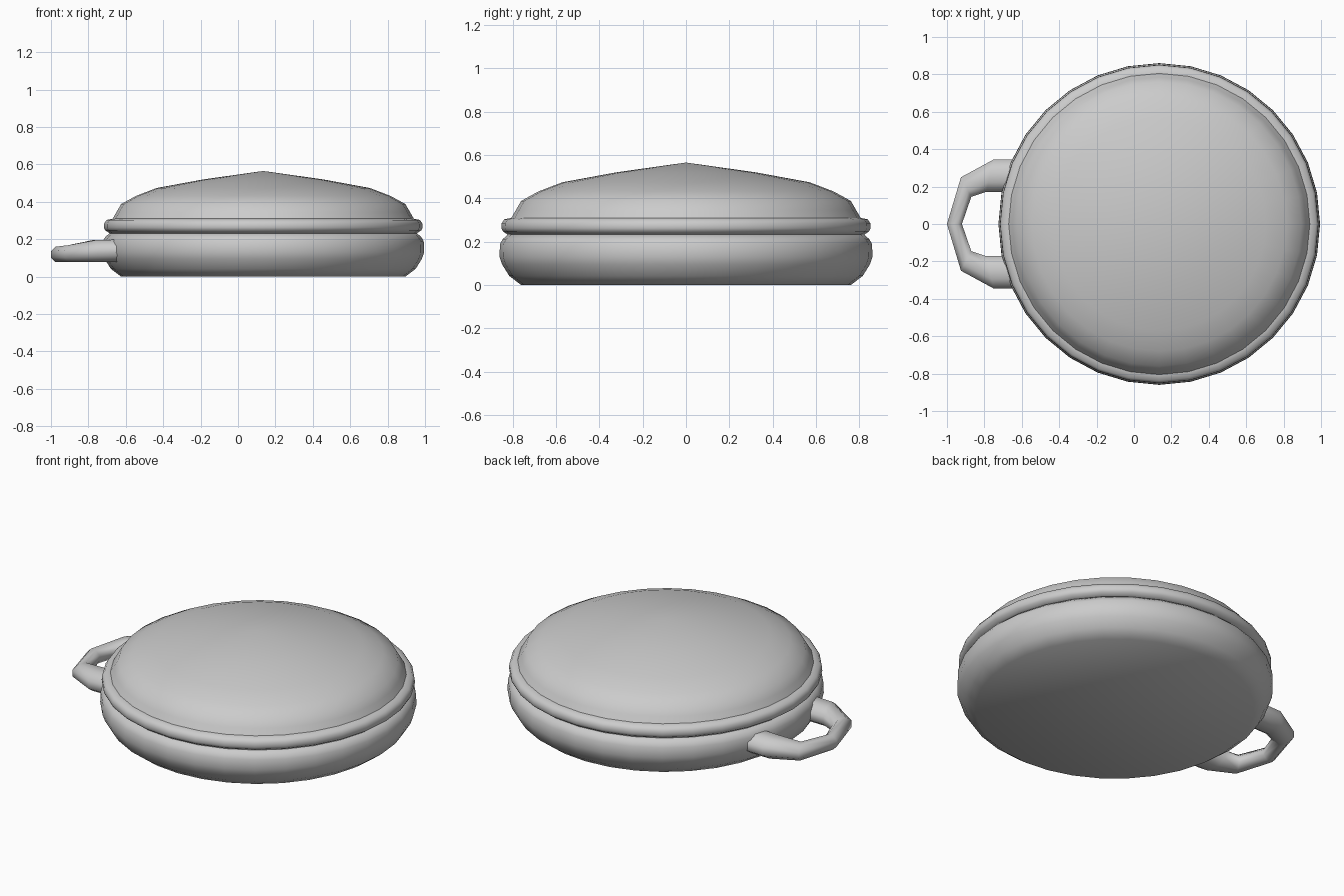
import bpy, bmesh, math
from mathutils import Vector

if "Cube" in bpy.data.objects:
    bpy.data.objects.remove(bpy.data.objects["Cube"])

CX, SIDES = 0.135, 32


def finish(name, bm, angle=50):
    bmesh.ops.recalc_face_normals(bm, faces=bm.faces)
    me = bpy.data.meshes.new(name)
    bm.to_mesh(me)
    bm.free()
    ob = bpy.data.objects.new(name, me)
    bpy.context.collection.objects.link(ob)
    bpy.ops.object.select_all(action='DESELECT')
    ob.select_set(True)
    bpy.context.view_layer.objects.active = ob
    bpy.ops.object.shade_smooth_by_angle(angle=math.radians(angle))
    return ob


def skin(bm, rings):
    for a, b in zip(rings, rings[1:]):
        n = len(a)
        for i in range(n):
            j = (i + 1) % n
            bm.faces.new((a[i], a[j], b[j], b[i]))


def lathe(name, profile, apex=None):
    """Revolve (radius, z) rings; close below with a flat cap, above with apex or cap."""
    bm = bmesh.new()
    rings = []
    for r, z in profile:
        rings.append([bm.verts.new((CX + r * math.cos(2 * math.pi * i / SIDES),
                                    r * math.sin(2 * math.pi * i / SIDES), z))
                      for i in range(SIDES)])
    skin(bm, rings)
    bm.faces.new(rings[0])
    if apex:
        top = bm.verts.new((CX, 0, apex))
        for i in range(SIDES):
            bm.faces.new((rings[-1][i], rings[-1][(i + 1) % SIDES], top))
    else:
        bm.faces.new(rings[-1])
    return finish(name, bm)


# Shallow pan body with bulging wall
lathe("pan_body", [(0.76, 0), (0.815, 0.042), (0.848, 0.095), (0.86, 0.13),
                   (0.858, 0.19), (0.845, 0.212), (0.822, 0.232)])

# Rolled rim between pan and lid
lathe("rim", [(0.822, 0.232), (0.845, 0.248), (0.852, 0.262), (0.85, 0.285),
              (0.838, 0.303), (0.805, 0.31)])

# Domed lid with a slight central peak
lathe("lid", [(0.808, 0.305), (0.785, 0.345), (0.76, 0.388), (0.68, 0.432),
              (0.57, 0.474), (0.32, 0.52)], apex=0.565)

# Loop handle: lofted through outer/inner plan points, z low and z high
sections = [((-0.58, -0.345), (-0.58, -0.172), 0.08, 0.20),
            ((-0.75, -0.345), (-0.79, -0.172), 0.078, 0.195),
            ((-0.925, -0.25), (-0.87, -0.145), 0.077, 0.168),
            ((-1.0, 0.0), (-0.92, 0.0), 0.077, 0.16)]
sections += [((o[0], -o[1]), (i[0], -i[1]), lo, hi) for o, i, lo, hi in sections[-2::-1]]
bm = bmesh.new()
rings = []
for o, i, lo, hi in sections:
    o, i = Vector((*o, 0)), Vector((*i, 0))
    mid, half = (o + i) / 2, (o - i) / 2
    ring = []
    for k in range(8):
        a = math.pi / 8 + k * math.pi / 4
        c, s = math.cos(a) / math.cos(math.pi / 8), math.sin(a) / math.cos(math.pi / 8)
        p = mid + half * c
        ring.append(bm.verts.new((p.x, p.y, (lo + hi) / 2 + s * (hi - lo) / 2)))
    rings.append(ring)
skin(bm, rings)
bm.faces.new(rings[0])
bm.faces.new(rings[-1])
finish("handle", bm, 60)
